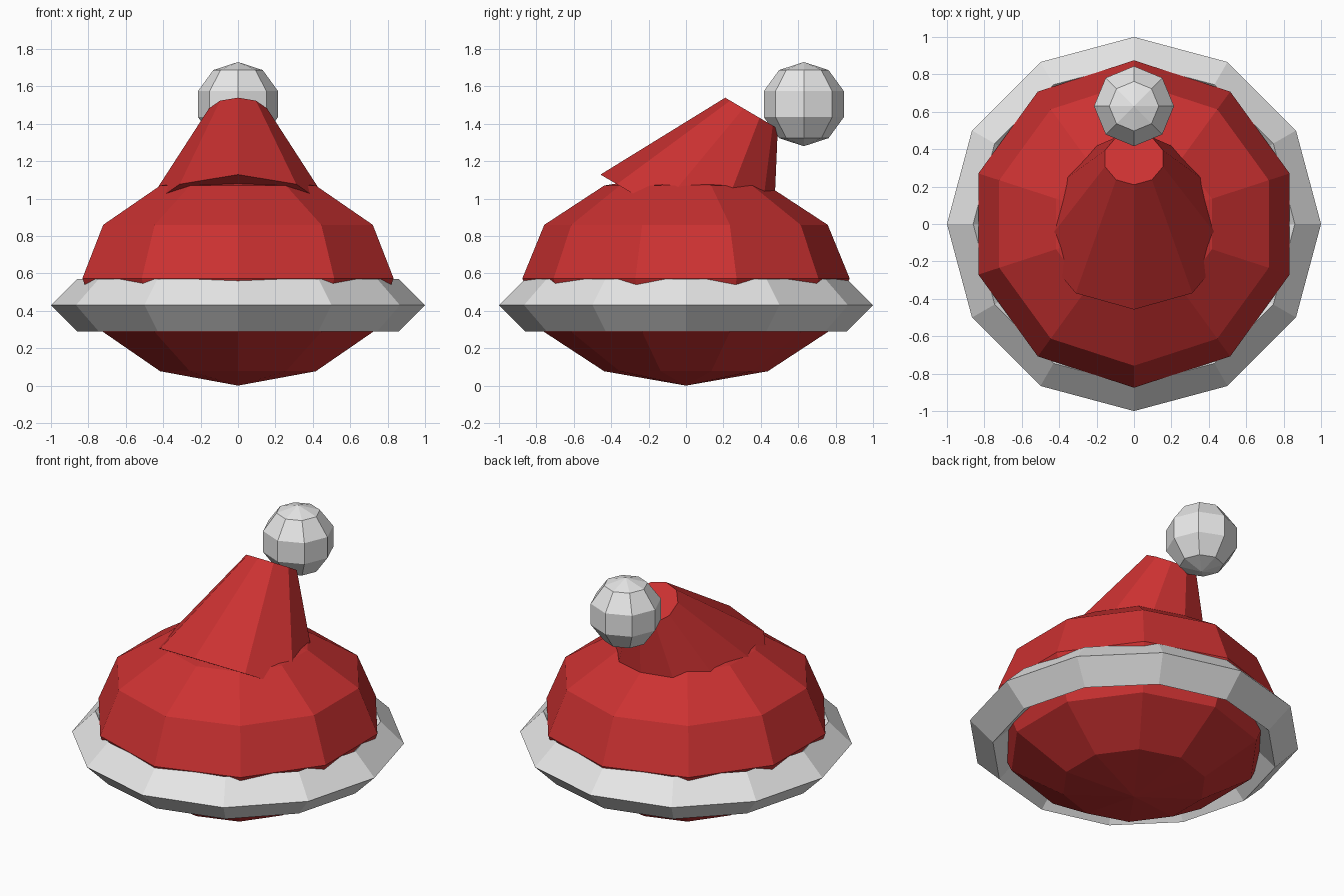
import bpy
import math

if "Cube" in bpy.data.objects:
    bpy.data.objects.remove(bpy.data.objects["Cube"])


def material(name, color):
    mat = bpy.data.materials.new(name)
    mat.diffuse_color = (*color, 1.0)
    mat.use_nodes = True
    mat.node_tree.nodes["Principled BSDF"].inputs["Base Color"].default_value = mat.diffuse_color
    return mat


RED = material("red felt", (0.60, 0.031, 0.031))
WHITE = material("white fluff", (0.80, 0.80, 0.80))


def finish(name, mat, scale=(1, 1, 1)):
    """Name, scale and colour the newly added part."""
    obj = bpy.context.object
    obj.name = name
    obj.scale = scale
    obj.data.materials.append(mat)
    return obj


# Squashed ten-sided crown of the hat
bpy.ops.mesh.primitive_uv_sphere_add(segments=10, ring_count=6, radius=1,
                                     location=(0, 0, 0.573))
finish("hat_crown", RED, (0.875, 0.875, 0.573))

# Fluffy brim: ring with a diamond cross-section
bpy.ops.mesh.primitive_torus_add(major_segments=12, minor_segments=4,
                                 major_radius=0.86, minor_radius=0.14,
                                 location=(0, 0, 0.43))
finish("hat_brim", WHITE)

# Tapered tip leaning backwards
TILT = math.radians(30.4)
LENGTH = 0.692
bpy.ops.mesh.primitive_cone_add(
    vertices=10, radius1=0.53, radius2=0.163, depth=LENGTH,
    location=(0, math.sin(TILT) * LENGTH / 2, 0.86 + math.cos(TILT) * LENGTH / 2),
    rotation=(-TILT, 0, 0))
finish("hat_tip", RED)

# Pompom behind the tip
bpy.ops.mesh.primitive_uv_sphere_add(segments=8, ring_count=5, radius=0.225,
                                     location=(0, 0.63, 1.505))
finish("pompom", WHITE)
